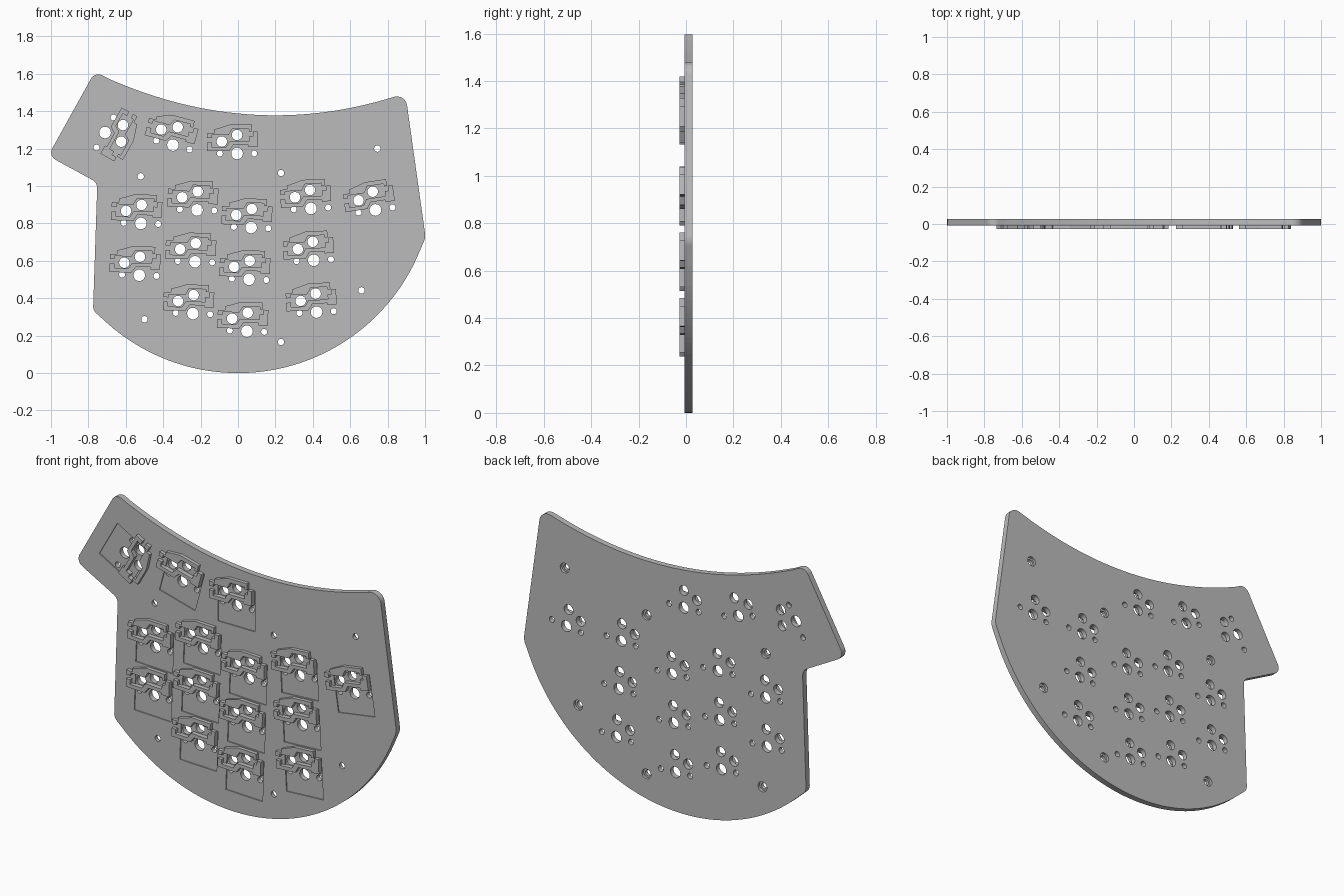
import bpy, bmesh, math
from mathutils import Vector, Matrix

cube = bpy.data.objects.get("Cube")
if cube:
    bpy.data.objects.remove(cube, do_unlink=True)

FRONT, BACK, TOP = -0.007, 0.027, -0.027   # plate faces and socket tops along y
FLOOR = FRONT + 0.006                      # floor of the shallow recesses

grey = bpy.data.materials.new("plate_grey")
grey.use_nodes = True
grey.diffuse_color = (0.5, 0.5, 0.5, 1)
grey.node_tree.nodes["Principled BSDF"].inputs["Base Color"].default_value = (0.5, 0.5, 0.5, 1)


def prism(bm, pts, y0, y1):
    """Extrude an outline in x, z from y0 to y1."""
    face = bm.faces.new([bm.verts.new((p[0], y0, p[1])) for p in pts])
    ext = bmesh.ops.extrude_face_region(bm, geom=[face])
    verts = [v for v in ext["geom"] if isinstance(v, bmesh.types.BMVert)]
    bmesh.ops.translate(bm, verts=verts, vec=(0, y1 - y0, 0))


def finish(bm, name):
    bmesh.ops.recalc_face_normals(bm, faces=bm.faces)
    mesh = bpy.data.meshes.new(name)
    bm.to_mesh(mesh)
    bm.free()
    mesh.materials.append(grey)
    obj = bpy.data.objects.new(name, mesh)
    bpy.context.collection.objects.link(obj)
    return obj


def circle(x, z, r, n=32):
    return [(x + r * math.cos(math.tau * i / n), z + r * math.sin(math.tau * i / n))
            for i in range(n)]


def fillet(a, b, c, r, n=8):
    """Round the corner b between a and c."""
    a, b, c = Vector(a), Vector(b), Vector(c)
    u, v = (a - b).normalized(), (c - b).normalized()
    half = u.angle(v) / 2
    centre = b + (u + v).normalized() * (r / math.sin(half))
    p, q = b + u * r / math.tan(half) - centre, b + v * r / math.tan(half) - centre
    turn = p.angle_signed(q)
    return [centre + Matrix.Rotation(-turn * i / n, 2) @ p for i in range(n + 1)]


def place(pts, key):
    x, z, deg = key
    rot = Matrix.Rotation(math.radians(deg), 2)
    return [Vector((x, z)) + rot @ Vector(p) for p in pts]


# Plate outline: concave top edge, round lower edge, filleted corners
top = []
for i in range(41):
    x = -0.69 + 1.48 * i / 40
    top.append((x, 1.378 + (x - 0.2) ** 2 / 4.06))
bottom = []
for i in range(61):
    t = math.radians(-22 - 111 * i / 60)
    bottom.append((1.05 * math.cos(t), 1.05 + 1.05 * math.sin(t)))
tl, tr, right = (-0.765, 1.612), (0.895, 1.495), (1.003, 0.725)
low_left, inner, wing = (-0.775, 0.335), (-0.752, 1.018), (-1.015, 1.162)
outline = (top + fillet(top[-1], tr, right, 0.055) + fillet(tr, right, bottom[0], 0.08)
           + bottom + fillet(bottom[-1], low_left, inner, 0.05)
           + fillet(low_left, inner, wing, 0.05) + fillet(inner, wing, tl, 0.045)
           + fillet(wing, tl, top[0], 0.045))
bm = bmesh.new()
prism(bm, outline, FRONT, BACK)
plate = finish(bm, "plate")

# Key positions: x, z, turn in degrees
keys = [(-0.711, 1.286, -119.5), (-0.348, 1.219, -15), (-0.005, 1.174, 0), (0.735, 0.872, 8.5)]
for x, z, dx, deg, count in [(-0.519, 0.8, -0.009, -2.2, 2), (-0.219, 0.872, -0.011, -2.2, 3),
                             (0.07, 0.778, -0.011, -2.2, 3), (0.39, 0.88, 0.015, 3, 3)]:
    keys += [(x + dx * i, z - 0.277 * i, deg) for i in range(count)]
screws = [(0.745, 1.2), (-0.52, 1.052), (0.23, 1.07), (0.66, 0.442), (0.23, 0.166), (-0.5, 0.288)]

# Cutters: square recesses, through holes, screw counterbores at the back
recess, holes, bores = bmesh.new(), bmesh.new(), bmesh.new()
h = 0.116
for key in keys:
    prism(recess, place([(-h, -h), (h, -h), (h, h), (-h, h)], key), -0.1, FLOOR)
    for x, z, r in [(0, 0, 0.031), (-0.082, 0.064, 0.028), (0, 0.099, 0.028),
                    (-0.092, 0, 0.016), (0.092, 0, 0.016)]:
        prism(holes, place(circle(x, z, r), key), -0.1, 0.1)
for x, z in screws:
    prism(holes, circle(x, z, 0.017), -0.1, 0.1)
    prism(bores, circle(x, z, 0.028), 0.012, 0.1)

cutters = []
for cutter_bm, name in [(recess, "recess_cutter"), (holes, "hole_cutter"), (bores, "bore_cutter")]:
    cutter = finish(cutter_bm, name)
    cutter.hide_render = True
    mod = plate.modifiers.new(name, "BOOLEAN")
    mod.operation, mod.solver, mod.object = "DIFFERENCE", "EXACT", cutter
    cutters.append(cutter)
cut = bpy.data.meshes.new_from_object(
    plate.evaluated_get(bpy.context.evaluated_depsgraph_get()))
plate.modifiers.clear()
plate.data = cut
for cutter in cutters:
    bpy.data.objects.remove(cutter, do_unlink=True)

# Socket holders: an upper and a lower wall around a stepped channel
upper = [(-0.16, 0.108), (-0.123, 0.108), (-0.123, 0.128), (-0.037, 0.155), (0.08, 0.155),
         (0.08, 0.118), (0.064, 0.118), (0.064, 0.132), (-0.025, 0.132), (-0.045, 0.098),
         (-0.135, 0.098), (-0.135, 0.082), (-0.16, 0.082)]
lower = [(-0.16, 0.058), (-0.135, 0.058), (-0.135, 0.033), (-0.06, 0.033), (-0.04, 0.065),
         (0.064, 0.065), (0.064, 0.092), (0.085, 0.092), (0.085, 0.118), (0.11, 0.118),
         (0.11, 0.034), (0.06, 0.034), (0.06, 0.045), (-0.02, 0.045), (-0.042, 0.012),
         (-0.16, 0.012)]
for i, key in enumerate(keys):
    bm = bmesh.new()
    for shape in (upper, lower):
        prism(bm, place(shape, key), TOP, FLOOR + 0.002)
    finish(bm, f"socket_holder_{i + 1}")
